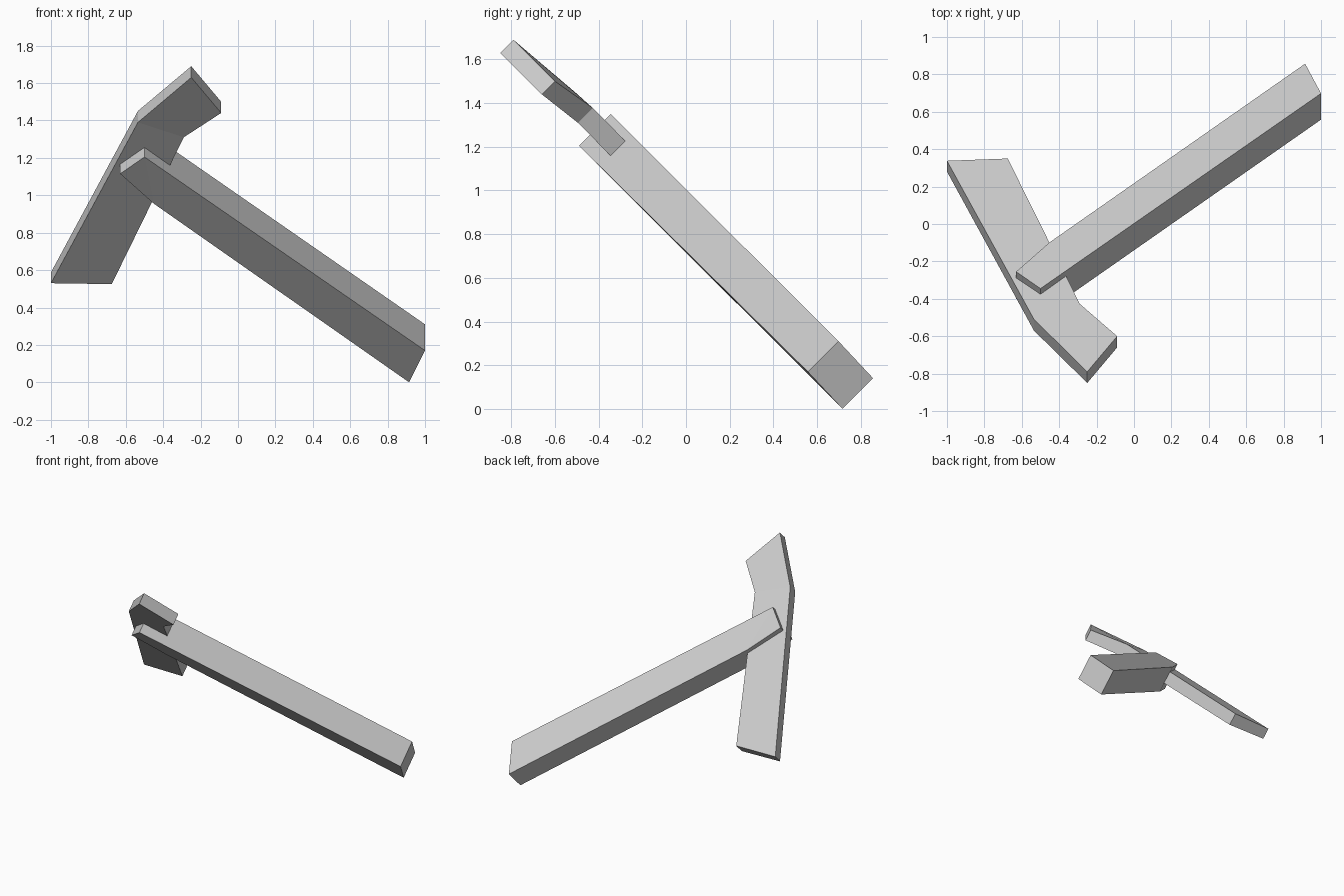
import bpy
import bmesh

# Remove the default cube
cube = bpy.data.objects.get("Cube")
if cube:
    bpy.data.objects.remove(cube, do_unlink=True)

# Plain grey finish shared by both parts
grey = bpy.data.materials.new("plain_grey")
grey.use_nodes = True
colour = (0.6, 0.6, 0.6, 1.0)
grey.diffuse_color = colour
grey.node_tree.nodes["Principled BSDF"].inputs["Base Color"].default_value = colour


def tilted_slab(name, outline, panels):
    """Slab leaning back 45 degrees; outline holds (x, z, y + z, thickness step)."""
    bm = bmesh.new()
    under = [bm.verts.new((x, s - z, z)) for x, z, s, t in outline]
    upper = [bm.verts.new((x, s - z + t, z + t)) for x, z, s, t in outline]
    for panel in panels:
        bm.faces.new([under[i] for i in panel])
        bm.faces.new([upper[i] for i in reversed(panel)])
    n = len(outline)
    for i in range(n):
        j = (i + 1) % n
        bm.faces.new((under[i], upper[i], upper[j], under[j]))
    bmesh.ops.recalc_face_normals(bm, faces=bm.faces)
    mesh = bpy.data.meshes.new(name)
    bm.to_mesh(mesh)
    bm.free()
    mesh.materials.append(grey)
    obj = bpy.data.objects.new(name, mesh)
    bpy.context.collection.objects.link(obj)
    return obj


# Long handle with a skewed end beyond the head
tilted_slab("handle", [
    (0.915, 0.0, 0.717, 0.14),
    (1.0, 0.17, 0.728, 0.14),
    (-0.5, 1.205, 0.715, 0.145),
    (-0.63, 1.115, 0.715, 0.145),
    (-0.45, 0.955, 0.715, 0.143),
], [(0, 1, 2, 4), (4, 2, 3)])

# Flat head: long blade with a short bent tip
tilted_slab("head", [
    (-1.0, 0.53, 0.81, 0.058),
    (-0.675, 0.525, 0.81, 0.065),
    (-0.29, 1.31, 0.815, 0.068),
    (-0.09, 1.44, 0.78, 0.06),
    (-0.25, 1.63, 0.78, 0.06),
    (-0.535, 1.39, 0.82, 0.061),
], [(0, 1, 2, 5), (5, 2, 3, 4)])
